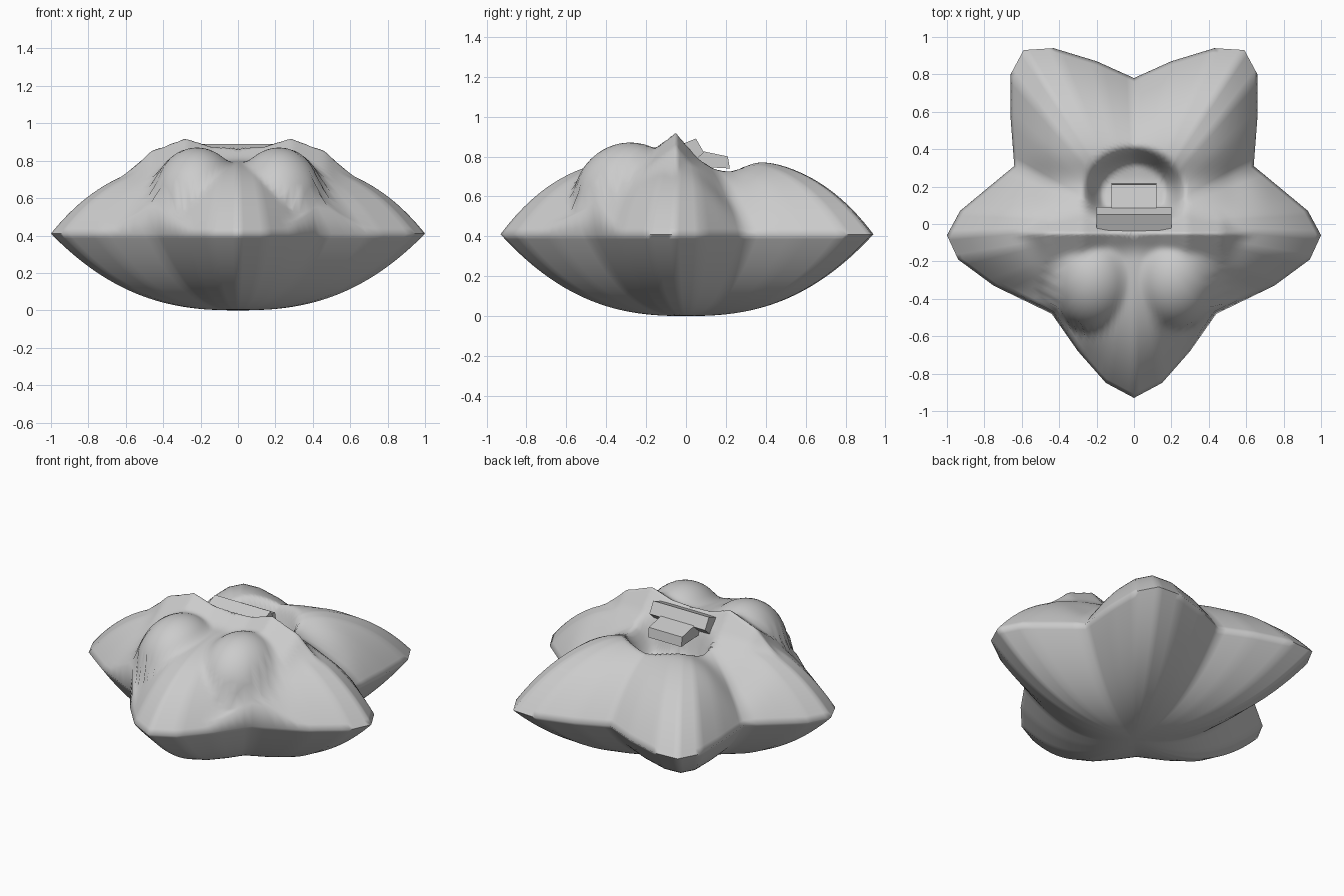
import bpy, bmesh, math

cube = bpy.data.objects.get("Cube")
if cube:
    bpy.data.objects.remove(cube, do_unlink=True)

grey = bpy.data.materials.new("plain grey")
grey.use_nodes = True
grey.diffuse_color = (0.6, 0.6, 0.6, 1)
grey.node_tree.nodes["Principled BSDF"].inputs["Base Color"].default_value = (0.6, 0.6, 0.6, 1)

RIM_Z = 0.41
RINGS = 40
STEPS = 5


def finish(name, bm, angle):
    bmesh.ops.recalc_face_normals(bm, faces=bm.faces)
    mesh = bpy.data.meshes.new(name)
    bm.to_mesh(mesh)
    bm.free()
    mesh.materials.append(grey)
    obj = bpy.data.objects.new(name, mesh)
    bpy.context.collection.objects.link(obj)
    bpy.ops.object.select_all(action='DESELECT')
    obj.select_set(True)
    bpy.context.view_layer.objects.active = obj
    bpy.ops.object.shade_smooth_by_angle(angle=math.radians(angle))
    return obj


def ramp(a, b, v):
    t = min(1, max(0, (v - a) / (b - a)))
    return t * t * (3 - 2 * t)


def smooth_max(a, b, k):
    h = max(k - abs(a - b), 0) / k
    return max(a, b) + h * h * k / 4


def lookup(points, v):
    for (a, p), (b, q) in zip(points, points[1:]):
        if v <= b:
            return p + (q - p) * (v - a) / (b - a)
    return points[-1][1]


# Five-pointed outline, right half mirrored
half = [(0, .78), (.2, .87), (.43, .94), (.59, .93), (.66, .8), (.66, .57),
        (.64, .31), (.93, .07), (1, -.06), (.94, -.19), (.75, -.33),
        (.44, -.48), (.3, -.68), (.15, -.85), (0, -.93)]
corners = half + [(-x, y) for x, y in half[-2:0:-1]]
outline = []
for (ax, ay), (bx, by) in zip(corners, corners[1:] + corners[:1]):
    for i in range(STEPS):
        t = i / STEPS
        outline.append((ax + (bx - ax) * t, ay + (by - ay) * t))

CREST = [(0, .87), (.14, .875), (.28, .92), (.47, .85), (.63, .7), (1, .3)]


def top_height(x, y, s):
    ax = abs(x)
    z = RIM_Z + 0.39 * (1 - s ** 3.2)
    # shallow saddle behind the ridge
    z -= 0.05 * math.exp(-((y - .22) / .12) ** 2) * (1 - ramp(.5, .7, ax))
    # twin lobes
    d = ((ax - .22) / .25) ** 2 + ((y + .28) / .29) ** 2
    if d < 1:
        z = smooth_max(z, .56 + .31 * math.sqrt(1 - d), .04)
    # cross ridge, steeper at the back
    dy = y + .05
    ridge = lookup(CREST, ax) - (1.2 * dy if dy > 0 else -.75 * dy)
    z = smooth_max(z, ridge, .03)
    # arched hollow behind the ridge
    r = math.hypot(x / .27, (y - .16) / .25)
    return z - 0.2 * (1 - ramp(.6, 1.05, r)) * ramp(.02, .1, y)


def bottom_height(x, y, s):
    return RIM_Z * s ** 2.5


# Body: rings shrinking from the rim to the centre, above and below
bm = bmesh.new()
rim = [bm.verts.new((x, y, RIM_Z)) for x, y in outline]
n = len(rim)
for height in (top_height, bottom_height):
    previous = rim
    for k in range(RINGS - 1, 0, -1):
        s = k / RINGS
        ring = [bm.verts.new((x * s, y * s, height(x * s, y * s, s))) for x, y in outline]
        for i in range(n):
            j = (i + 1) % n
            bm.faces.new((previous[i], previous[j], ring[j], ring[i]))
        previous = ring
    centre = bm.verts.new((0, 0, height(0, 0, 0)))
    for i in range(n):
        bm.faces.new((previous[i], previous[(i + 1) % n], centre))
finish("star_body", bm, 80)


def prism(name, half_width, profile):
    bm = bmesh.new()
    face = bm.faces.new([bm.verts.new((-half_width, y, z)) for y, z in profile])
    out = bmesh.ops.extrude_face_region(bm, geom=[face])
    moved = [v for v in out["geom"] if isinstance(v, bmesh.types.BMVert)]
    bmesh.ops.translate(bm, verts=moved, vec=(2 * half_width, 0, 0))
    finish(name, bm, 30)


# Ledge and tab overhanging the hollow
prism("ridge_ledge", .2, [(-.05, .85), (.05, .89), (.09, .82), (0, .74)])
prism("hollow_tab", .12, [(.02, .84), (.21, .80), (.22, .74), (.04, .75)])
